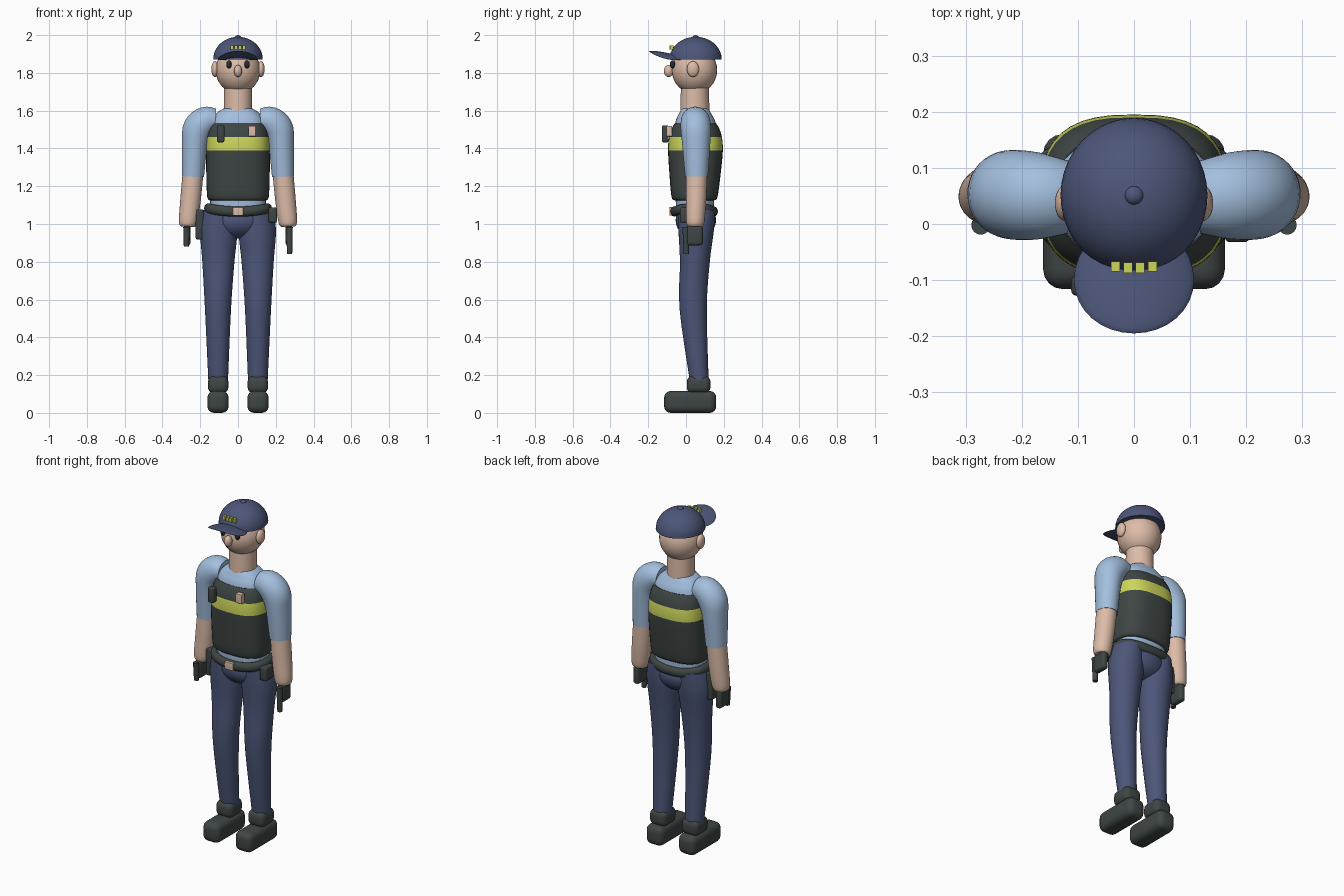
import bpy, bmesh, math
from mathutils import Vector, Matrix

cube = bpy.data.objects.get("Cube")
if cube:
    bpy.data.objects.remove(cube, do_unlink=True)


def material(name, *rgb):
    m = bpy.data.materials.new(name)
    m.use_nodes = True
    m.diffuse_color = (*rgb, 1)
    m.node_tree.nodes["Principled BSDF"].inputs["Base Color"].default_value = (*rgb, 1)
    return m


NAVY = material("navy", .073, .093, .19)
BLUE = material("light_blue", .367, .52, .73)
SKIN = material("skin", .72, .5, .39)
DARK = material("charcoal", .048, .061, .058)
LIME = material("yellow_green", .6, .67, .1)
BLACK = material("eye_black", .02, .025, .03)
parts = []


def finish(name, bm, *mats):
    bmesh.ops.recalc_face_normals(bm, faces=bm.faces)
    mesh = bpy.data.meshes.new(name)
    bm.to_mesh(mesh)
    bm.free()
    for m in mats:
        mesh.materials.append(m)
    ob = bpy.data.objects.new(name, mesh)
    bpy.context.collection.objects.link(ob)
    parts.append(ob)
    return ob


def ball(name, loc, radii, mat, tilt=0, droop=0):
    bm = bmesh.new()
    bmesh.ops.create_uvsphere(bm, u_segments=32, v_segments=16, radius=1)
    for v in bm.verts:
        v.co *= Vector(radii)
        v.co.z -= droop * v.co.x ** 2
    bm.transform(Matrix.Translation(loc) @ Matrix.Rotation(tilt, 4, "X"))
    return finish(name, bm, mat)


def block(name, loc, size, mat, bevel=.01):
    bm = bmesh.new()
    bmesh.ops.create_cube(bm, size=1)
    bmesh.ops.scale(bm, vec=size, verts=bm.verts)
    if bevel:
        bmesh.ops.bevel(bm, geom=bm.edges[:], offset=bevel, segments=4, profile=.5, affect="EDGES")
    bm.transform(Matrix.Translation(loc))
    return finish(name, bm, mat)


def smooth_rows(rows, steps):
    # Catmull-Rom through the given sections
    rows = [Vector(r) for r in rows]
    out = []
    for i in range(len(rows) - 1):
        a, b, c, d = rows[max(i - 1, 0)], rows[i], rows[i + 1], rows[min(i + 2, len(rows) - 1)]
        for k in range(steps):
            t = k / steps
            out.append(b + (c - a) * t / 2 + (a * 2 - b * 5 + c * 4 - d) * t * t / 2
                       + (b * 3 - a - c * 3 + d) * t ** 3 / 2)
    return out + [rows[-1]]


def loft(name, rows, *mats, power=2, steps=4, seg=40):
    """Rows are x, y, z, side radius, depth radius; rings follow the path."""
    rows = smooth_rows(rows, steps)
    centres = [Vector(r[:3]) for r in rows]
    bm = bmesh.new()
    rings = []
    for i, r in enumerate(rows):
        tangent = centres[min(i + 1, len(rows) - 1)] - centres[max(i - 1, 0)]
        depth = Vector((0, 1, 0))
        side = tangent.cross(depth).normalized()
        ring = []
        for k in range(seg):
            c, s = math.cos(math.tau * k / seg), math.sin(math.tau * k / seg)
            c, s = [math.copysign(abs(q) ** (2 / power), q) for q in (c, s)]
            ring.append(bm.verts.new(centres[i] + side * c * r[3] + depth * s * r[4]))
        rings.append(ring)
    for a, b in zip(rings, rings[1:]):
        for k in range(seg):
            n = (k + 1) % seg
            bm.faces.new((a[k], a[n], b[n], b[k]))
    bm.faces.new(rings[0])
    bm.faces.new(rings[-1])
    return finish(name, bm, *mats)


# Head and face
ball("head", (0, .045, 1.815), (.118, .12, .125), SKIN)
loft("neck", [(0, .047, 1.57, .076, .078), (0, .047, 1.72, .074, .074)], SKIN)
ball("nose", (0, -.092, 1.81), (.021, .025, .032), SKIN)
for side, label in ((1, "left"), (-1, "right")):
    ball(label + "_ear", (side * .122, .037, 1.82), (.019, .032, .042), SKIN)
    ball(label + "_eye", (side * .048, -.072, 1.845), (.014, .014, .021), BLACK)

# Cap with brim, button and plain front trim
dome = []
for k in range(9):
    a = math.radians(k * 10.8)
    dome.append((0, .051, 1.872 + .119 * math.sin(a), .131 * math.cos(a), .138 * math.cos(a)))
loft("cap_dome", dome, NAVY, steps=2)
ball("cap_button", (0, .051, 1.986), (.017, .017, .014), NAVY)
ball("cap_brim", (0, -.095, 1.894), (.107, .102, .011), NAVY, tilt=-.2, droop=1.8)
for k in range(4):
    x = (k - 1.5) * .022
    block("cap_trim", (x, -.079 + abs(x) * .1, 1.935), (.016, .018, .022), LIME, 0)

# Shirt and vest
loft("shirt", [(0, .047, 1.05, .145, .1), (0, .047, 1.14, .148, .102),
               (0, .05, 1.4, .152, .115), (0, .05, 1.53, .145, .108),
               (0, .048, 1.585, .115, .085), (0, .047, 1.612, .075, .07)], BLUE, power=2.4)
vest = loft("vest", [(0, .045, 1.125, .148, .105), (0, .045, 1.145, .163, .122),
                     (0, .048, 1.27, .168, .136), (0, .05, 1.39, .168, .145),
                     (0, .05, 1.46, .164, .14), (0, .05, 1.505, .154, .126),
                     (0, .05, 1.535, .138, .108)], DARK, LIME, power=2.7)
for f in vest.data.polygons:
    if 1.39 < f.center.z < 1.46 and abs(f.normal.z) < .9:
        f.material_index = 1
block("radio", (-.092, -.11, 1.477), (.04, .036, .09), DARK)
block("chest_badge", (.075, -.088, 1.492), (.04, .03, .055), SKIN, .003)

# Belt and its gear
bm = bmesh.new()
rings = []
for k in range(48):
    a = math.tau * k / 48
    c, s = [math.copysign(abs(q) ** .8, q) for q in (math.cos(a), math.sin(a))]
    out = Vector((c, s, 0)).normalized()
    mid = Vector((c * .158, .043 + s * .104, 1.066 + .016 * c * c))
    ring = []
    for j in range(12):
        b = math.tau * j / 12
        ring.append(bm.verts.new(mid + out * .022 * math.cos(b) + Vector((0, 0, .027 * math.sin(b)))))
    rings.append(ring)
for k in range(48):
    a, b = rings[k], rings[(k + 1) % 48]
    for j in range(12):
        n = (j + 1) % 12
        bm.faces.new((a[j], b[j], b[n], a[n]))
finish("belt", bm, DARK)
block("belt_buckle", (0, -.078, 1.067), (.056, .02, .044), SKIN, .003)
block("belt_pouch", (.184, .005, 1.047), (.045, .075, .08), DARK)
block("holster", (-.203, .045, .998), (.042, .065, .16), DARK)

# Trousers, boots, arms and gloves
ball("pelvis", (0, .052, 1.02), (.15, .107, .098), NAVY)
for side, label in ((1, "left"), (-1, "right")):
    loft(label + "_trouser_leg", [(side * .105, .07, .17, .052, .05),
                                  (side * .106, .038, .55, .069, .072),
                                  (side * .104, .047, .8, .085, .079),
                                  (side * .102, .054, .97, .099, .094),
                                  (side * .102, .056, 1.075, .08, .096)], NAVY)
    block(label + "_boot_cuff", (side * .105, .067, .15), (.108, .125, .09), DARK, .03)
    block(label + "_boot", (side * .106, .022, .058), (.112, .276, .116), DARK, .035)
    loft(label + "_sleeve", [(side * .118, .048, 1.55, .06, .065),
                             (side * .168, .05, 1.546, .076, .077),
                             (side * .212, .052, 1.505, .08, .08),
                             (side * .229, .054, 1.42, .068, .074),
                             (side * .238, .056, 1.25, .058, .06)], BLUE)
    loft(label + "_forearm", [(side * .238, .056, 1.27, .055, .057),
                              (side * .252, .053, 1.12, .054, .054),
                              (side * .264, .049, 1.01, .049, .048),
                              (side * .266, .049, .985, .035, .036)], SKIN)
    block(label + "_glove", (side * .27, .045, .94), (.038, .088, .105), DARK, .015)
    low = .84 if side > 0 else .88
    loft(label + "_hand_grip", [(side * .273, .002, low, .014, .014),
                                (side * .273, -.002, .985, .017, .017)], DARK, seg=16)

# Smooth shading with crisp edges
bpy.ops.object.select_all(action="DESELECT")
for ob in parts:
    ob.select_set(True)
bpy.context.view_layer.objects.active = parts[0]
bpy.ops.object.shade_smooth_by_angle(angle=math.radians(40))
